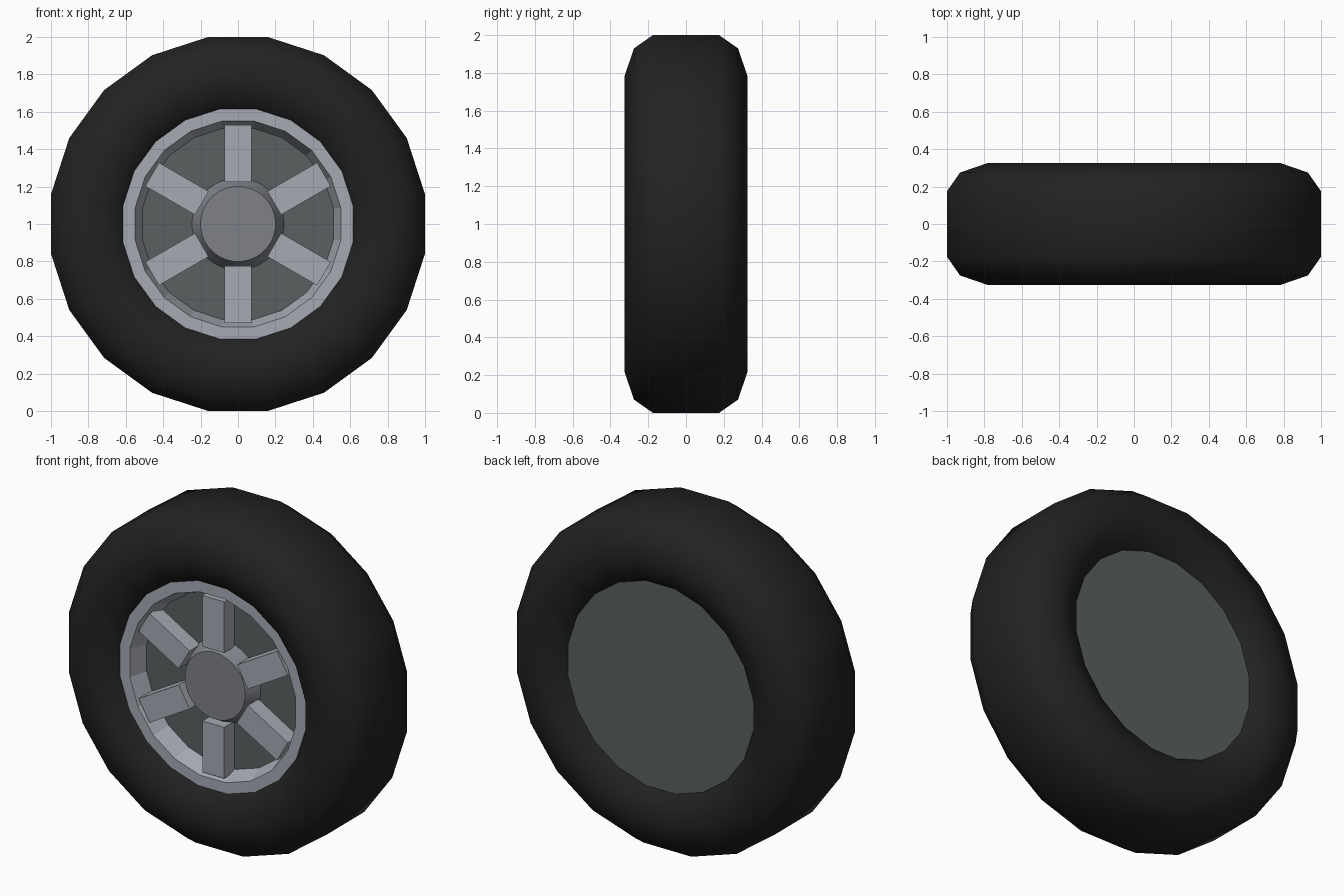
import bpy, bmesh, math
from mathutils import Matrix

if "Cube" in bpy.data.objects:
    bpy.data.objects.remove(bpy.data.objects["Cube"])


def material(name, rgb):
    m = bpy.data.materials.new(name)
    m.diffuse_color = (*rgb, 1)
    m.use_nodes = True
    m.node_tree.nodes["Principled BSDF"].inputs["Base Color"].default_value = m.diffuse_color
    return m


RUBBER = material("black rubber", (0.016, 0.016, 0.016))
SILVER = material("light silver", (0.38, 0.40, 0.45))
HUB = material("mid grey metal", (0.21, 0.22, 0.25))
DARK = material("dark grey metal", (0.10, 0.115, 0.12))


def finish(bm, name, mat, smooth=None):
    bmesh.ops.recalc_face_normals(bm, faces=bm.faces)
    me = bpy.data.meshes.new(name)
    bm.to_mesh(me)
    bm.free()
    me.materials.append(mat)
    ob = bpy.data.objects.new(name, me)
    bpy.context.collection.objects.link(ob)
    if smooth is not None:
        bpy.ops.object.select_all(action='DESELECT')
        ob.select_set(True)
        bpy.context.view_layer.objects.active = ob
        bpy.ops.object.shade_smooth_by_angle(angle=math.radians(smooth))
    return ob


def lathe(name, profile, mat, n=20, closed=False, smooth=None):
    """Spin (radius to flat, y) points around the axle; open ends get caps."""
    bm = bmesh.new()
    rings = []
    for r, y in profile:
        r /= math.cos(math.pi / n)
        angles = [2 * math.pi * (i + 0.5) / n for i in range(n)]
        rings.append([bm.verts.new((r * math.sin(a), y, 1 + r * math.cos(a))) for a in angles])
    pairs = list(zip(rings, rings[1:]))
    if closed:
        pairs.append((rings[-1], rings[0]))
    else:
        bm.faces.new(rings[0])
        bm.faces.new(rings[-1])
    for a, b in pairs:
        for i in range(n):
            j = (i + 1) % n
            bm.faces.new((a[i], a[j], b[j], b[i]))
    return finish(bm, name, mat, smooth)


# Tyre: rounded section, mirrored across the middle plane
half = [(1.0, 0.175), (0.93, 0.275), (0.785, 0.325), (0.64, 0.275), (0.57, 0.175)]
lathe("tyre", half + [(r, -y) for r, y in reversed(half)], RUBBER, closed=True, smooth=75)

# Rim ring with tapering inner wall
lathe("rim", [(0.615, -0.24), (0.55, -0.24), (0.51, -0.13), (0.60, -0.13)], SILVER, closed=True)

# Solid wheel disc, closed at the back
lathe("wheel_disc", [(0.60, -0.135), (0.60, 0.15), (0.615, 0.24)], DARK)

# Flared hub with flat cap
lathe("hub", [(0.20, -0.218), (0.25, -0.125)], HUB, n=32, smooth=30)

# Six box spokes
for k in range(6):
    bm = bmesh.new()
    bmesh.ops.create_cube(bm, size=1)
    bm.transform(Matrix.Translation((0, 0, 1))
                 @ Matrix.Rotation(k * math.pi / 3, 4, 'Y')
                 @ Matrix.Translation((0, -0.18, 0.377))
                 @ Matrix.Diagonal((0.145, 0.11, 0.307, 1)))
    finish(bm, f"spoke_{k + 1}", SILVER)
